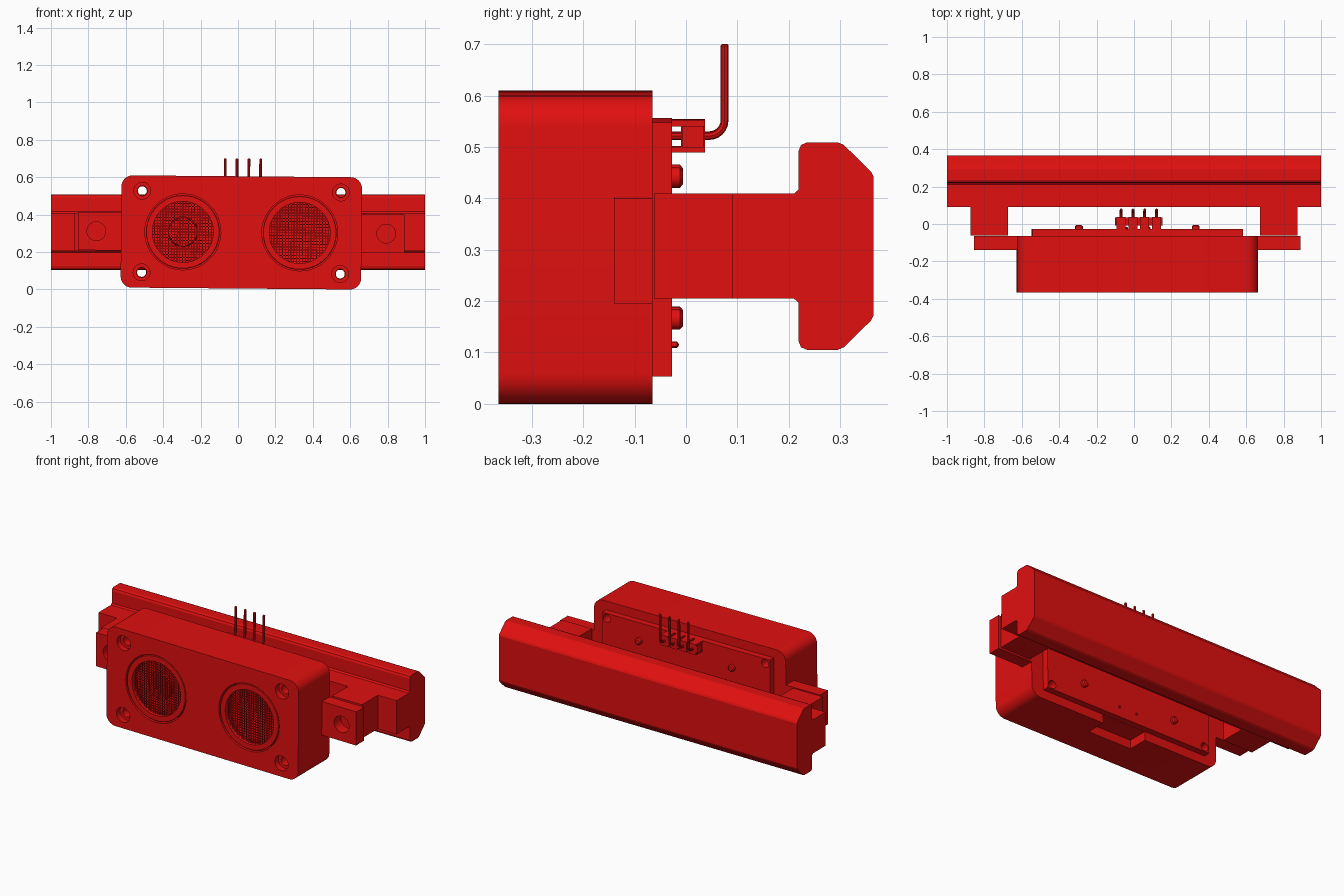
import bpy, bmesh, math
from mathutils import Matrix, Vector

cube = bpy.data.objects.get("Cube")
if cube:
    bpy.data.objects.remove(cube, do_unlink=True)

red = bpy.data.materials.new("red_plastic")
red.use_nodes = True
RED = (0.75, 0.005, 0.005, 1)
red.diffuse_color = RED
red.node_tree.nodes["Principled BSDF"].inputs["Base Color"].default_value = RED

CX, CZ = 0.0175, 0.305          # centre of the sensor housing
SENSORS = (-0.3125, 0.3125)     # sensor offsets from the housing centre
module_parts = []               # everything that shares the slight tilt


def finish(name, bm, module=True):
    bmesh.ops.recalc_face_normals(bm, faces=bm.faces)
    mesh = bpy.data.meshes.new(name)
    bm.to_mesh(mesh)
    bm.free()
    mesh.materials.append(red)
    obj = bpy.data.objects.new(name, mesh)
    bpy.context.collection.objects.link(obj)
    if module:
        module_parts.append(obj)
    return obj


def add_box(bm, x, y, z):
    """Add a box given its (low, high) range on each axis."""
    size = [b - a for a, b in (x, y, z)]
    centre = Vector([(a + b) / 2 for a, b in (x, y, z)])
    return bmesh.ops.create_cube(
        bm, size=1, matrix=Matrix.Translation(centre) @ Matrix.Diagonal((*size, 1)))


def box(name, x, y, z, module=True, round_y=0):
    bm = bmesh.new()
    add_box(bm, x, y, z)
    if round_y:
        edges = [e for e in bm.edges if abs(e.verts[0].co.y - e.verts[1].co.y) > 0.01]
        bmesh.ops.bevel(bm, geom=edges, offset=round_y, segments=8, profile=0.5, affect='EDGES')
    return finish(name, bm, module)


def lathe(name, x, z, profile, module=True, steps=48):
    """Spin (radius, y) points around a front-to-back axis."""
    bm = bmesh.new()
    verts = [bm.verts.new((r, y, 0)) for r, y in profile]
    edges = [bm.edges.new(pair) for pair in zip(verts, verts[1:])]
    bmesh.ops.spin(bm, geom=verts + edges, cent=(0, 0, 0), axis=(0, 1, 0),
                   angle=math.tau, steps=steps)
    bmesh.ops.remove_doubles(bm, verts=bm.verts, dist=0.0002)
    bmesh.ops.translate(bm, verts=bm.verts, vec=(x, 0, z))
    return finish(name, bm, module)


def peg(name, x, z, r, y0, y1, module=True, steps=32):
    return lathe(name, x, z, [(0, y0), (r, y0), (r, y1), (0, y1)], module, steps)


def carve(target, cutter):
    mod = target.modifiers.new("cut", 'BOOLEAN')
    mod.operation, mod.solver, mod.object = 'DIFFERENCE', 'EXACT', cutter
    bpy.context.view_layer.objects.active = target
    bpy.ops.object.modifier_apply(modifier=mod.name)
    bpy.data.objects.remove(cutter, do_unlink=True)


def smooth(obj):
    bpy.ops.object.select_all(action='DESELECT')
    obj.select_set(True)
    bpy.context.view_layer.objects.active = obj
    bpy.ops.object.shade_smooth_by_angle(angle=math.radians(30))


# Mounting rail: upper half of the T section, mirrored about its middle
half = [(0.09, 0.102), (0.21, 0.102), (0.219, 0.11), (0.219, 0.185), (0.224, 0.197),
        (0.236, 0.202), (0.295, 0.202), (0.307, 0.197), (0.36, 0.145), (0.365, 0.135)]
RZ = 0.307
section = [(y, RZ + h) for y, h in half] + [(y, RZ - h) for y, h in reversed(half)]
bm = bmesh.new()
face = bm.faces.new([bm.verts.new((-1, y, z)) for y, z in section])
ext = bmesh.ops.extrude_face_region(bm, geom=[face])
bmesh.ops.translate(bm, vec=(2, 0, 0),
                    verts=[v for v in ext["geom"] if isinstance(v, bmesh.types.BMVert)])
finish("mounting_rail", bm, module=False)

for side, label in ((-1, "right"), (1, "left")):
    # Post between the rail and the tab
    box(label + "_rail_post", sorted((side * 0.675, side * 0.875)),
        (-0.062, 0.092), (RZ - 0.102, RZ + 0.102), module=False)
    # Drilled side tab of the housing
    tab = box(label + "_mounting_tab", sorted((CX + side * 0.64, CX + side * 0.873)),
              (-0.14, -0.065), (CZ - 0.102, CZ + 0.102))
    carve(tab, peg("hole_cutter", CX + side * 0.775, CZ, 0.05, -0.2, -0.075, False))

# Housing with rounded corners, sensor pockets, screw holes and a cable notch
housing = box("sensor_housing", (CX - 0.643, CX + 0.643), (-0.365, -0.065),
              (CZ - 0.3, CZ + 0.3), round_y=0.06)
board = box("circuit_board", (CX - 0.563, CX + 0.563), (-0.066, -0.027),
            (CZ - 0.247, CZ + 0.247))
for dx in SENSORS:
    carve(housing, peg("pocket_cutter", CX + dx, CZ, 0.203, -0.4, -0.265, False, 48))
for sx in (-1, 1):
    for sz in (-1, 1):
        x, z = CX + sx * 0.531, CZ + sz * 0.218
        carve(housing, peg("counterbore_cutter", x, z, 0.045, -0.4, -0.33, False))
        carve(housing, peg("screw_cutter", x, z, 0.027, -0.4, 0, False))
        carve(board, peg("board_cutter", x, z, 0.024, -0.1, 0, False))
carve(housing, box("notch_cutter", (CX - 0.145, CX + 0.145), (-0.185, 0), (-0.1, 0.057), False))

# Two sensor cans: one with a raised disc, one with a cone, both behind a grille
floors = ([(0, -0.332), (0.075, -0.332), (0.08, -0.31)], [(0, -0.28)])
for dx, floor, label in zip(SENSORS, floors, ("right", "left")):
    x = CX + dx
    lathe(label + "_sensor_can", x, CZ,
          floor + [(0.163, -0.315), (0.163, -0.362), (0.194, -0.362),
                   (0.197, -0.359), (0.197, -0.266), (0, -0.266)])
    bm = bmesh.new()
    for i in range(-10, 11):
        offset = i * 0.0152
        reach = math.sqrt(0.164 ** 2 - offset ** 2)
        thin, wide = (offset - 0.002, offset + 0.002), (-reach, reach)
        add_box(bm, thin, (-0.347, -0.343), wide)
        add_box(bm, wide, (-0.343, -0.339), thin)
    bmesh.ops.translate(bm, verts=bm.verts, vec=(x, 0, CZ))
    finish(label + "_sensor_grille", bm)
    # Solder joints of the sensor legs
    for dz in (-0.138, 0.138):
        lathe(label + "_sensor_joint", x, CZ + dz,
              [(0, -0.03), (0.02, -0.03), (0.02, -0.012), (0.013, -0.006), (0, -0.006)], steps=16)

# Small joints near the lower edge of the board
for dx in (-0.055, 0.065):
    lathe("small_joint", CX + dx, 0.115, [(0, -0.03), (0.006, -0.03), (0.006, -0.018), (0, -0.013)],
          steps=12)

# Pin header: four blocks with upper and lower lips, each holding a bent pin
for i in range(4):
    x = CX + 0.006 + (i - 1.5) * 0.063
    bm = bmesh.new()
    add_box(bm, (x - 0.024, x + 0.024), (-0.01, 0.037), (0.49, 0.553))
    for z in ((0.49, 0.501), (0.541, 0.553)):
        add_box(bm, (x - 0.024, x + 0.024), (-0.028, -0.009), z)
    add_box(bm, (x - 0.032, x + 0.032), (-0.008, 0.035), (0.5, 0.542))
    finish("header_block", bm)

    bend = [(0.045 + 0.03 * math.sin(a), 0.552 - 0.03 * math.cos(a))
            for a in (k * math.pi / 12 for k in range(7))]
    path = [(-0.03, 0.522)] + bend + [(0.075, 0.697), (0.075, 0.7)]
    curve = bpy.data.curves.new("header_pin", 'CURVE')
    curve.dimensions = '3D'
    curve.bevel_depth, curve.bevel_resolution, curve.use_fill_caps = 0.0075, 2, True
    spline = curve.splines.new('POLY')
    spline.points.add(len(path) - 1)
    for point, (y, z) in zip(spline.points, path):
        point.co = (x, y, z, 1)
    spline.points[-1].radius = 0.6
    curve.materials.append(red)
    pin = bpy.data.objects.new("header_pin", curve)
    bpy.context.collection.objects.link(pin)
    bpy.ops.object.select_all(action='DESELECT')
    pin.select_set(True)
    bpy.context.view_layer.objects.active = pin
    bpy.ops.object.convert(target='MESH')
    module_parts.append(bpy.context.view_layer.objects.active)

# Slight tilt of the whole sensor module, then smooth shading on curved parts
pivot = Matrix.Translation((CX, 0, CZ))
tilt = pivot @ Matrix.Rotation(0.0085, 4, 'Y') @ pivot.inverted()
for obj in module_parts:
    obj.data.transform(tilt)
    smooth(obj)
